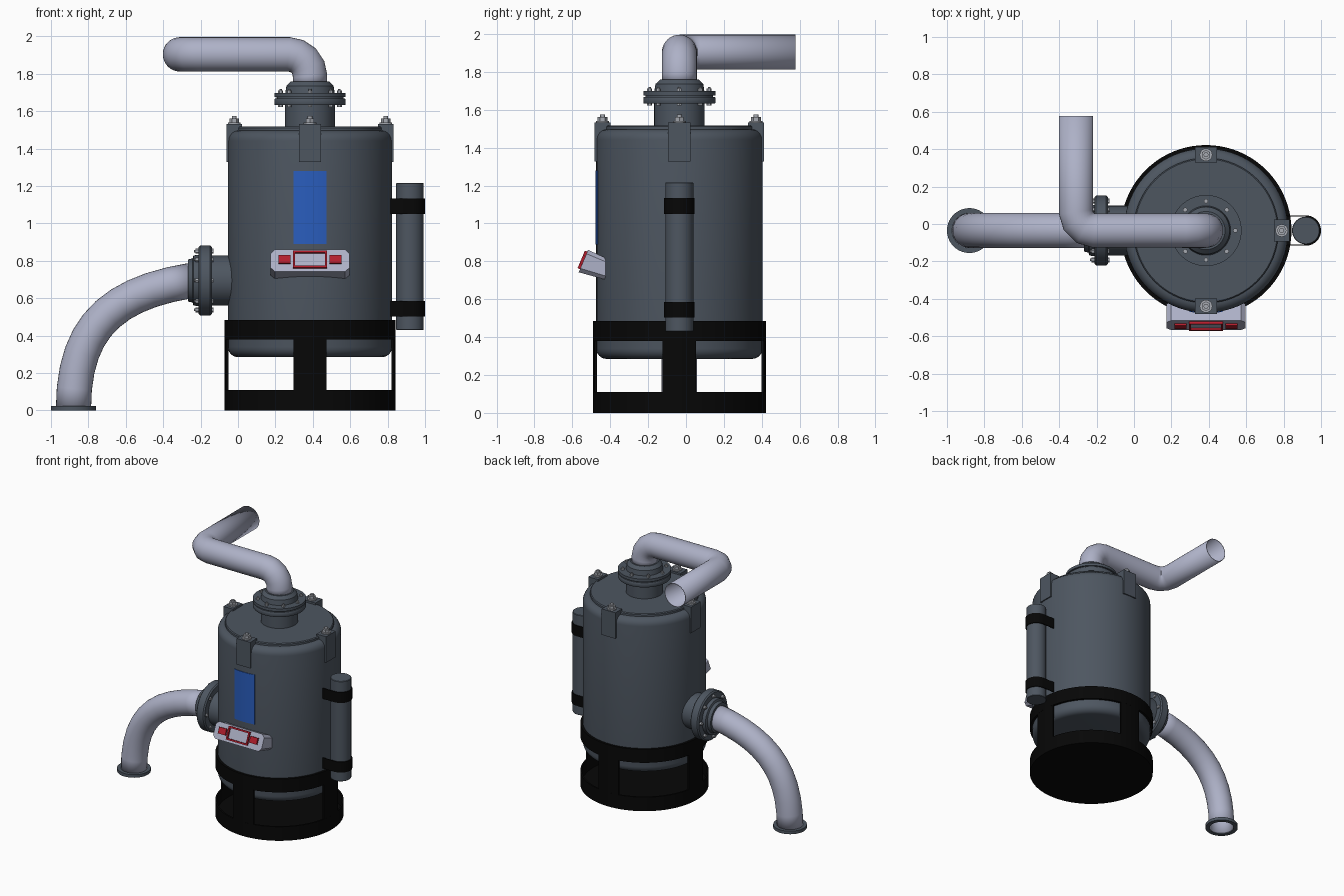
import bpy, bmesh, math
from mathutils import Matrix, Vector, geometry

if "Cube" in bpy.data.objects:
    bpy.data.objects.remove(bpy.data.objects["Cube"])

CX, CY = 0.385, -0.035         # tank axis
IZ = 0.695                     # height of the side inlet
TAU = 2 * math.pi


def mat(name, rgb):
    m = bpy.data.materials.new(name)
    m.diffuse_color = (*rgb, 1)
    m.use_nodes = True
    m.node_tree.nodes["Principled BSDF"].inputs["Base Color"].default_value = m.diffuse_color
    return m


SLATE = mat("slate_grey", (0.075, 0.093, 0.118))
PIPE = mat("pale_pipe_grey", (0.42, 0.44, 0.57))
BLACK = mat("black", (0.002, 0.002, 0.002))
BLUE = mat("blue", (0.023, 0.11, 0.51))
RED = mat("red", (0.45, 0.012, 0.025))
BOLT = mat("bolt_metal", (0.38, 0.40, 0.44))


def finish(bm, name, material, matrix=Matrix(), angle=35):
    bmesh.ops.recalc_face_normals(bm, faces=bm.faces)
    me = bpy.data.meshes.new(name)
    bm.to_mesh(me)
    bm.free()
    me.transform(matrix)
    me.materials.append(material)
    me.shade_smooth()
    me.set_sharp_from_angle(angle=math.radians(angle))
    ob = bpy.data.objects.new(name, me)
    bpy.context.collection.objects.link(ob)
    return ob


def loft(bm, loops, closed=False):
    """Skin a list of vertex rings; closed also joins the last to the first."""
    pairs = list(zip(loops, loops[1:])) + ([(loops[-1], loops[0])] if closed else [])
    for a, b in pairs:
        n = len(a)
        for i in range(n):
            bm.faces.new((a[i], a[(i + 1) % n], b[(i + 1) % n], b[i]))


def lathe(name, profile, material, matrix, segs=64, hollow=False):
    """Revolve (radius, height) points; ends are capped unless hollow."""
    bm = bmesh.new()
    rings = [[bm.verts.new((r * math.cos(TAU * i / segs), r * math.sin(TAU * i / segs), z))
              for i in range(segs)] for r, z in profile]
    loft(bm, rings, hollow)
    if not hollow:
        bm.faces.new(rings[0])
        bm.faces.new(rings[-1])
    return finish(bm, name, material, matrix)


def arc_plate(name, mid, half, z0, z1, r0, r1, material, n=8):
    """Curved plate wrapped around the tank axis."""
    bm = bmesh.new()
    rings = []
    for i in range(n + 1):
        a = mid - half + 2 * half * i / n
        rings.append([bm.verts.new((CX + r * math.cos(a), CY + r * math.sin(a), z))
                      for r, z in ((r0, z0), (r1, z0), (r1, z1), (r0, z1))])
    loft(bm, rings)
    bm.faces.new(rings[0])
    bm.faces.new(rings[-1])
    return finish(bm, name, material)


def box(name, lo, hi, material, matrix=Matrix()):
    bm = bmesh.new()
    bmesh.ops.create_cube(bm, size=1)
    lo, hi = Vector(lo), Vector(hi)
    for v in bm.verts:
        v.co = Vector(((lo[k] + hi[k]) / 2 + v.co[k] * (hi[k] - lo[k]) for k in range(3)))
    return finish(bm, name, material, matrix)


def tube(name, path, radius, segs=32):
    """Open, thin-walled pipe swept along a path."""
    pts = [Vector(p) for p in path]
    bm = bmesh.new()
    rings, prev, side = [], None, Vector((0, 1, 0))
    for i, p in enumerate(pts):
        a = (p - pts[i - 1]).normalized() if i else Vector()
        b = (pts[i + 1] - p).normalized() if i < len(pts) - 1 else Vector()
        t = (a + b).normalized()
        if prev:
            side = prev.rotation_difference(t) @ side
        prev = t
        up = t.cross(side)
        rings.append([bm.verts.new(p + radius * (side * math.cos(TAU * k / segs) + up * math.sin(TAU * k / segs)))
                      for k in range(segs)])
    loft(bm, rings)
    ob = finish(bm, name, PIPE)
    mod = ob.modifiers.new("wall", 'SOLIDIFY')
    mod.thickness, mod.offset = 0.005, -1
    return ob


def bend(corner, d_in, d_out, r, n=4):
    """Quarter-circle points rounding a right-angled pipe corner."""
    c, i, o = Vector(corner), Vector(d_in), Vector(d_out)
    return [c - i * r * (1 - math.sin(a)) + o * r * (1 - math.cos(a))
            for a in (math.pi / 2 * k / n for k in range(n + 1))]


AXIS = Matrix.Translation((CX, CY, 0))
SIDE = Matrix.Translation((0, CY, IZ)) @ Matrix.Rotation(-math.pi / 2, 4, 'Y')  # local z -> -x

# Tank with rounded shoulders, and lid
R, F = 0.439, 0.055
q = [math.pi / 2 * k / 6 for k in range(7)]
lathe("tank_body",
      [(R - F + F * math.sin(a), 0.285 + F - F * math.cos(a)) for a in q] +
      [(R - F + F * math.cos(a), 1.497 - F + F * math.sin(a)) for a in q], SLATE, AXIS, 80)
lathe("tank_lid", [(0.388, 1.485), (0.388, 1.511), (0.382, 1.517)], SLATE, AXIS, 80)

# Stand: closed base pan, upper collar, four posts
lathe("stand_base", [(0.457, 0), (0.457, 0.11), (0.445, 0.11), (0.445, 0.012)], BLACK, AXIS, 80)
lathe("stand_collar", [(0.43, 0.38), (0.457, 0.38), (0.457, 0.485), (0.43, 0.485)], BLACK, AXIS, 80, True)
for k in range(4):
    arc_plate(f"stand_post_{k+1}", k * math.pi / 2, 0.195, 0.1, 0.39, 0.443, 0.4565, BLACK)

# Lid clamps with washer, nut and stud
for k in range(4):
    turn = AXIS @ Matrix.Rotation(k * math.pi / 2, 4, 'Z')
    box(f"clamp_bracket_{k+1}", (0.363, -0.059, 1.328), (0.447, 0.059, 1.532), SLATE, turn)
    at = turn @ Matrix.Translation((0.405, 0, 1.532))
    lathe(f"clamp_washer_{k+1}", [(0.034, -0.002), (0.034, 0.009)], BOLT, at, 20)
    lathe(f"clamp_nut_{k+1}", [(0.026, 0.008), (0.026, 0.03)], BOLT, at, 6)
    lathe(f"clamp_stud_{k+1}", [(0.013, 0.02), (0.013, 0.042)], BOLT, at, 12)

# Top outlet neck, flange pair and collar
lathe("outlet_flange", [(0.133, 1.50), (0.133, 1.632), (0.187, 1.632), (0.19, 1.637), (0.19, 1.663),
                        (0.187, 1.668), (0.178, 1.668), (0.178, 1.676), (0.19, 1.676), (0.19, 1.698),
                        (0.132, 1.698), (0.126, 1.736), (0.102, 1.759), (0.09, 1.759)], SLATE, AXIS)
# Side inlet neck, flange and collar
lathe("inlet_flange", [(0.133, -0.03), (0.133, 0.14), (0.178, 0.14), (0.187, 0.149), (0.187, 0.202),
                       (0.178, 0.211), (0.137, 0.211), (0.134, 0.238), (0.118, 0.243),
                       (0.112, 0.268), (0.094, 0.268)], SLATE, SIDE)
# Flange bolts, eight on each
for label, base, lo, hi in (("outlet", AXIS, 1.622, 1.711), ("inlet", SIDE, 0.13, 0.226)):
    for k in range(8):
        at = base @ Matrix.Rotation(k * TAU / 8, 4, 'Z') @ Matrix.Translation((0.157, 0, 0))
        lathe(f"{label}_bolt_{k+1}", [(0.013, lo), (0.013, hi)], BOLT, at, 6)
        lathe(f"{label}_bolt_tip_{k+1}", [(0.007, hi - 0.01), (0.007, hi + 0.008)], BOLT, at, 8)

# Outlet pipe: up, left, then back
PZ, PX = 1.904, -0.31
tube("outlet_pipe", [(CX, CY, 1.74)]
     + bend((CX, CY, PZ), (0, 0, 1), (-1, 0, 0), 0.115)
     + bend((PX, CY, PZ), (-1, 0, 0), (0, 1, 0), 0.1, 3)
     + [(PX, 0.577, PZ)], 0.092)

# Inlet pipe: sweeps left and down to a foot ring
tube("inlet_pipe", geometry.interpolate_bezier(
    Vector((-0.25, CY, IZ)), Vector((-0.68, CY, 0.625)),
    Vector((-0.88, CY, 0.44)), Vector((-0.88, CY, 0.004)), 12), 0.094)
lathe("inlet_foot_ring", [(0.09, 0), (0.12, 0), (0.12, 0.024), (0.09, 0.024)], SLATE,
      Matrix.Translation((-0.88, CY, 0)), 40, True)

# Side canister
KX, KR = 0.919, 0.074
lathe("side_canister", [(KR - 0.003, 0.43), (KR, 0.433), (KR, 1.213), (KR - 0.003, 1.216)], SLATE,
      Matrix.Translation((KX, CY, 0)), 40)
# Straps: U-shaped bands around the canister, running into the tank
for name, z0, z1 in (("lower_strap", 0.503, 0.586), ("upper_strap", 1.05, 1.133)):
    bm = bmesh.new()
    rings = []
    for k in range(-1, 22):
        a = -math.pi / 2 + math.pi * min(max(k, 0), 20) / 20
        ring = []
        for r, z in ((KR, z0), (0.081, z0), (0.081, z1), (KR, z1)):
            x = KX + r * math.cos(a) if 0 <= k <= 20 else 0.81
            ring.append(bm.verts.new((x, CY + r * math.sin(a), z)))
        rings.append(ring)
    loft(bm, rings)
    bm.faces.new(rings[0])
    bm.faces.new(rings[-1])
    finish(bm, name, BLACK)

# Blue plate wrapped on the tank front
arc_plate("front_plate", -math.pi / 2, 0.2, 0.89, 1.28, 0.437, 0.443, BLUE, 10)

# Control box: tilted front face with cut corners, vertical back against the tank
u = Vector((0, 0.045, 0.107)).normalized()
n = Vector((0, -u.z, u.y))
C = Vector((CX, -0.540, 0.805))
PANEL = Matrix.Translation(C) @ Matrix((Vector((1, 0, 0)), u, n)).transposed().to_4x4()
W, LO, HI, K = 0.21, -0.068, 0.06, 0.022
outline = [(W - K, LO), (W, LO + K), (W, HI - K), (W - K, HI),
           (K - W, HI), (-W, HI - K), (-W, LO + K), (K - W, LO)]
bm = bmesh.new()
front, back = [], []
for a, b in outline:
    front.append(bm.verts.new(PANEL @ Vector((a, b, 0))))
    back.append(bm.verts.new((CX + a, -0.425, 0.703 + 0.115 * (b - LO) / (HI - LO))))
loft(bm, [front, back])
bm.faces.new(front)
bm.faces.new(back)
finish(bm, "control_box", PIPE)

# Red screen frame and two buttons
for name, x0, x1, y0, y1 in (("frame_top", -0.092, 0.092, 0.038, 0.05), ("frame_bottom", -0.092, 0.092, -0.05, -0.038),
                             ("frame_left", -0.092, -0.08, -0.038, 0.038), ("frame_right", 0.08, 0.092, -0.038, 0.038),
                             ("button_left", -0.168, -0.104, -0.024, 0.024), ("button_right", 0.104, 0.168, -0.024, 0.024)):
    box(name, (x0, y0, -0.004), (x1, y1, 0.014), RED, PANEL)
